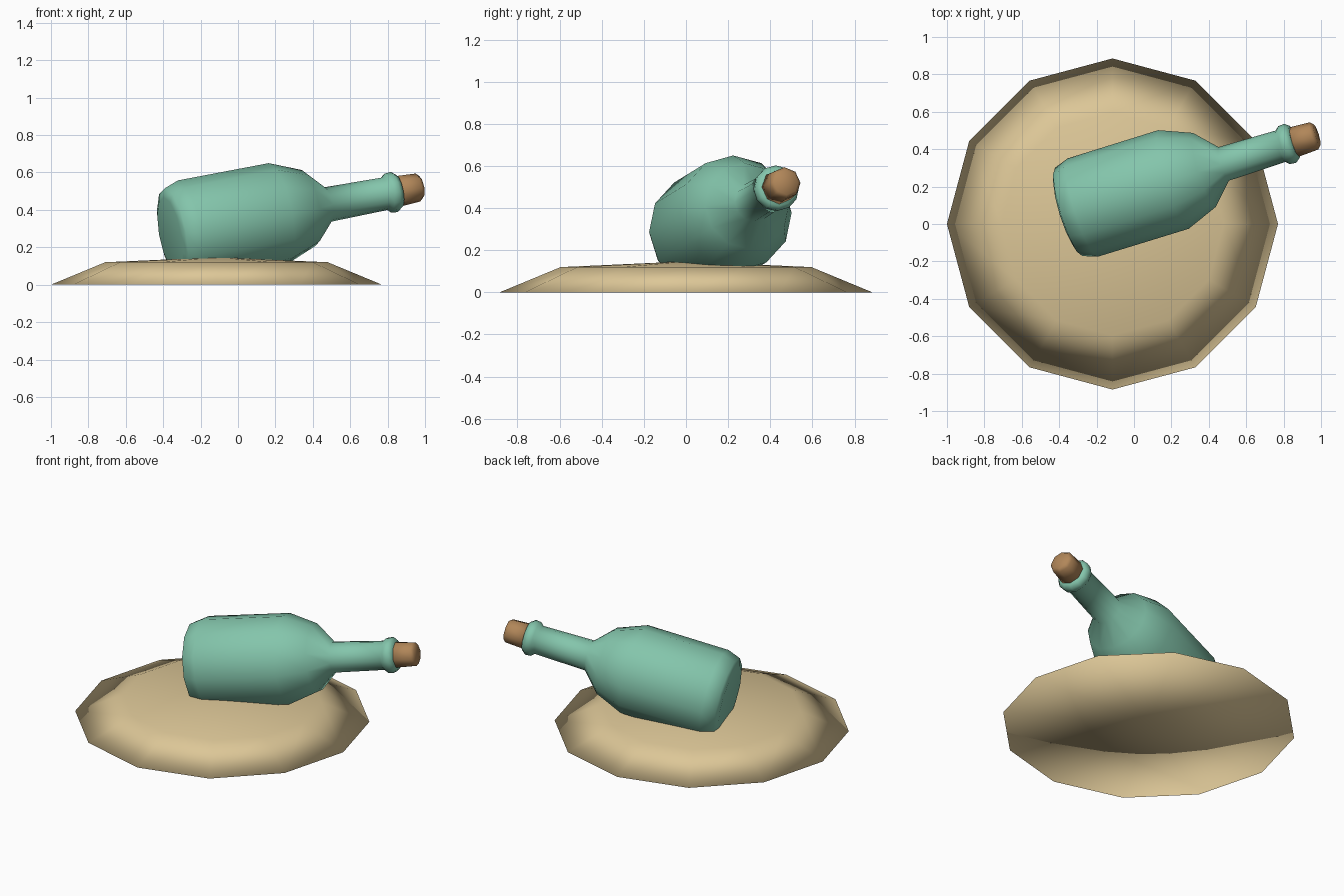
import bpy, bmesh, math
from mathutils import Matrix, Vector

cube = bpy.data.objects.get("Cube")
if cube:
    bpy.data.objects.remove(cube, do_unlink=True)


def material(name, rgb):
    mat = bpy.data.materials.new(name)
    mat.use_nodes = True
    mat.diffuse_color = (*rgb, 1)
    bsdf = mat.node_tree.nodes["Principled BSDF"]
    bsdf.inputs["Base Color"].default_value = (*rgb, 1)
    bsdf.inputs["Roughness"].default_value = 0.8
    return mat


def lathe(name, profile, sides, mat, matrix):
    """Turn (radius, height) points around local z; both ends close to a point."""
    bm = bmesh.new()
    rings = []
    for r, z in profile:
        if r == 0:
            rings.append([bm.verts.new((0, 0, z))] * sides)
        else:
            angles = [math.tau * i / sides for i in range(sides)]
            rings.append([bm.verts.new((r * math.cos(a), r * math.sin(a), z)) for a in angles])
    for low, high in zip(rings, rings[1:]):
        for i in range(sides):
            j = (i + 1) % sides
            corners = dict.fromkeys((low[i], low[j], high[j], high[i]))
            bm.faces.new(list(corners))
    bmesh.ops.recalc_face_normals(bm, faces=bm.faces)
    for face in bm.faces:
        face.smooth = True
    mesh = bpy.data.meshes.new(name)
    bm.to_mesh(mesh)
    bm.free()
    mesh.materials.append(mat)
    obj = bpy.data.objects.new(name, mesh)
    obj.matrix_world = matrix
    bpy.context.collection.objects.link(obj)
    return obj


sand = material("sand", (0.72, 0.57, 0.31))
glass = material("green glass", (0.23, 0.56, 0.41))
cork = material("cork brown", (0.44, 0.24, 0.10))

# Low sand mound with a smooth rim
lathe("sand_mound", [(0, 0), (0.885, 0), (0.595, 0.12), (0, 0.147)], 12, sand,
      Matrix.Translation((-0.115, 0, 0)))

# Shared tilted axis of the bottle and its stopper
axis = Vector((1, 0.31, 0.188)).normalized()
tilt = (Matrix.Translation((0.13, 0.213, 0.363))
        @ axis.to_track_quat('Z', 'Y').to_matrix().to_4x4())

# Bottle: base, body, shoulder, neck and lip
lathe("bottle", [
    (0, -0.52), (0.2, -0.525), (0.247, -0.51), (0.275, -0.43),
    (0.276, 0.086), (0.207, 0.262), (0.094, 0.372),
    (0.088, 0.695), (0.106, 0.715), (0.109, 0.75), (0.09, 0.775), (0, 0.775),
], 12, glass, tilt)

# Cork stopper
lathe("stopper", [
    (0, 0.74), (0.083, 0.76), (0.076, 0.885), (0.06, 0.902), (0, 0.905),
], 8, cork, tilt)
